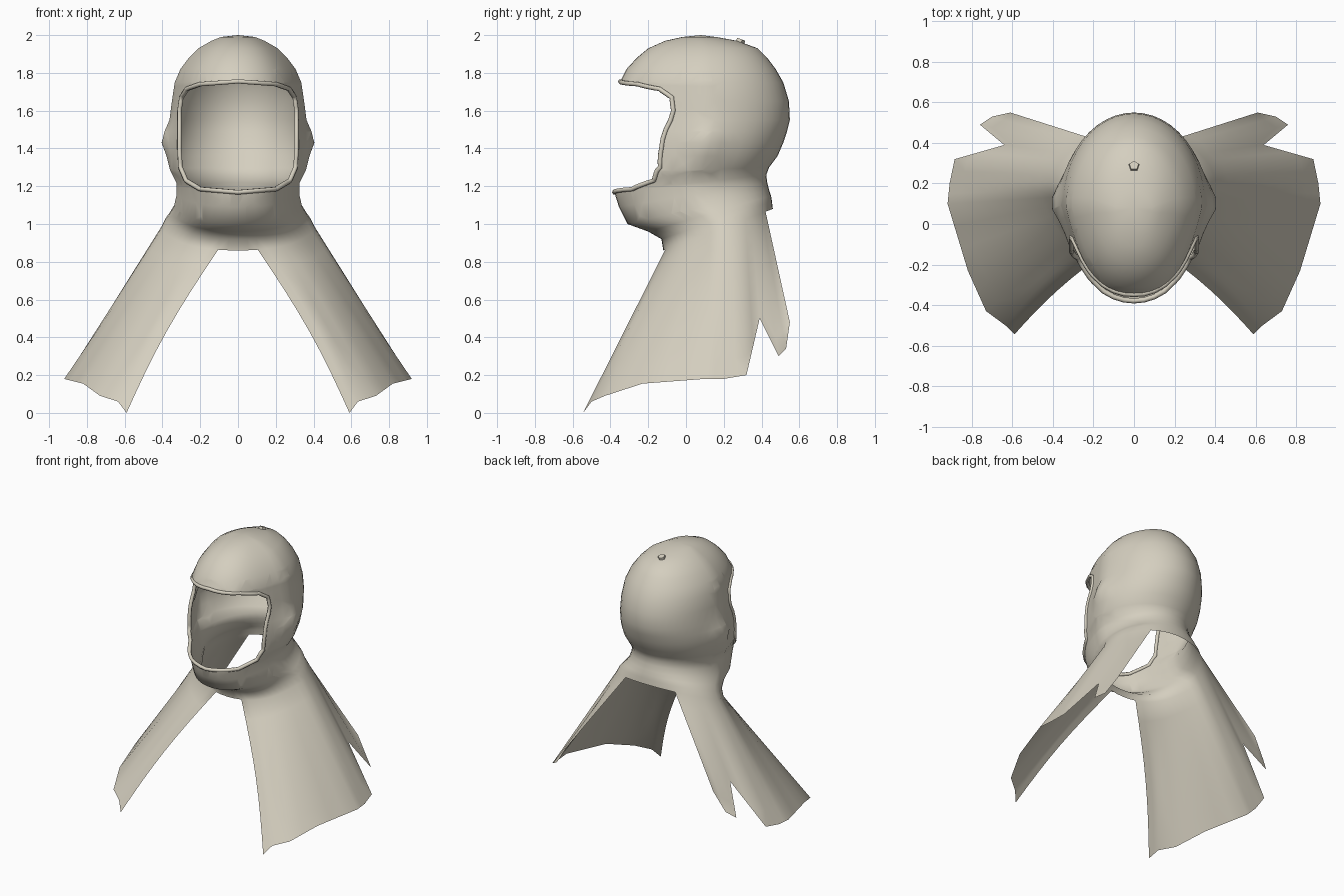
import bpy, bmesh, math
from mathutils import Vector
from mathutils.bvhtree import BVHTree

if "Cube" in bpy.data.objects:
    bpy.data.objects.remove(bpy.data.objects["Cube"])

cloth = bpy.data.materials.new("warm_beige")
cloth.diffuse_color = (0.66, 0.62, 0.52, 1)
cloth.use_nodes = True
cloth.node_tree.nodes["Principled BSDF"].inputs["Base Color"].default_value = cloth.diffuse_color


def finish(name, data):
    ob = bpy.data.objects.new(name, data)
    bpy.context.collection.objects.link(ob)
    data.materials.append(cloth)
    return ob


# Hood rings: front height, back height, half width, front y, back y
RINGS = [
    (1.99, 1.99, .09, -.02, .16), (1.97, 1.97, .14, -.11, .27),
    (1.93, 1.93, .21, -.20, .38), (1.88, 1.88, .26, -.26, .43),
    (1.82, 1.82, .305, -.315, .475), (1.75, 1.75, .335, -.35, .515),
    (1.65, 1.65, .35, -.36, .545), (1.55, 1.55, .36, -.367, .55),
    (1.49, 1.49, .37, -.37, .535), (1.43, 1.43, .375, -.373, .515),
    (1.36, 1.36, .372, -.375, .485), (1.27, 1.30, .36, -.378, .44),
    (1.17, 1.26, .325, -.38, .425), (1.09, 1.22, .325, -.355, .43),
    (1.00, 1.18, .34, -.31, .44), (.96, 1.15, .36, -.20, .45),
    (.92, 1.12, .385, -.13, .455), (.86, 1.08, .41, -.12, .46)]

# Hem of the side drape: angle step around the neck -> point
HEM = {2: (.59, -.545, 0), 4: (.635, -.50, .06), 6: (.73, -.43, .09),
       8: (.82, -.23, .155), 11: (.92, .10, .18), 13: (.91, .20, .18),
       15: (.885, .32, .20), 17: (.64, .39, .50), 18: (.76, .49, .30),
       19: (.70, .53, .34), 20: (.61, .55, .48)}
STEPS = 24


def ring_point(ring, k):
    zf, zb, a, yf, yb = ring
    p = math.pi * k / STEPS
    c = math.cos(p)
    f = max(0, c)
    x = a * math.sin(p) * (1 - .3 * f * (1 - f))
    y = (yf + yb) / 2 - (yb - yf) / 2 * c
    z = zf + (zb - zf) * (1 - c) / 2
    # ear bump
    if k not in (0, STEPS):
        x += .035 * math.exp(-((y - .11) / .09) ** 2 - ((z - 1.44) / .07) ** 2)
    return Vector((0 if k in (0, STEPS) else x, y, z))


def hem_point(k):
    lo = max(i for i in HEM if i <= k)
    hi = min(i for i in HEM if i >= k)
    t = 0 if lo == hi else (k - lo) / (hi - lo)
    return Vector(HEM[lo]).lerp(Vector(HEM[hi]), t)


# Right half of hood
bm = bmesh.new()
pole = bm.verts.new((0, .08, 2))
grid = [[bm.verts.new(ring_point(r, k)) for k in range(STEPS + 1)] for r in RINGS]
for k in range(STEPS):
    bm.faces.new((pole, grid[0][k], grid[0][k + 1]))
    for a, b in zip(grid, grid[1:]):
        bm.faces.new((a[k], b[k], b[k + 1], a[k + 1]))

# Side drape hanging from the lowest ring
ROWS = 8
drape = {}
for k in range(2, 21):
    top, hem = grid[-1][k].co.copy(), hem_point(k)
    col = [grid[-1][k]]
    for i in range(1, ROWS + 1):
        t = i / ROWS
        p = top.lerp(hem, t)
        if k < 5:
            p.x += .03 * math.sin(math.pi * t)
        col.append(bm.verts.new(p))
    drape[k] = col
for k in range(2, 20):
    for i in range(ROWS):
        bm.faces.new((drape[k][i], drape[k][i + 1], drape[k + 1][i + 1], drape[k + 1][i]))

# Face opening outline, right half, top to bottom
FACE = [(0, 1.755), (.2, 1.74), (.27, 1.715), (.3, 1.67), (.31, 1.6), (.31, 1.4),
        (.305, 1.3), (.275, 1.23), (.2, 1.185), (0, 1.168)]

# Points of the opening border, projected on the hood
bm.normal_update()
tree = BVHTree.FromBMesh(bm)
border = []
for (x0, z0), (x1, z1) in zip(FACE, FACE[1:]):
    for i in range(4):
        t = i / 4
        x, z = x0 + (x1 - x0) * t, z0 + (z1 - z0) * t
        hit = tree.ray_cast(Vector((max(x, .002), -2, z)), Vector((0, 1, 0)))[0]
        border.append(Vector((x, hit.y, z)))
hit = tree.ray_cast(Vector((.002, -2, 1.168)), Vector((0, 1, 0)))[0]
border.append(Vector((0, hit.y, 1.168)))

# Cut the opening with one plane per outline edge
planes = []
for (x0, z0), (x1, z1) in zip(FACE, FACE[1:]):
    co = Vector((x0, 0, z0))
    no = Vector((-(z1 - z0), 0, x1 - x0)).normalized()
    planes.append((co, no))


def near_face(f):
    c = f.calc_center_median()
    return c.y < .12 and 1.05 < c.z < 1.85


for co, no in planes:
    faces = [f for f in bm.faces if near_face(f)]
    geom = set(faces)
    for f in faces:
        geom.update(f.edges)
        geom.update(f.verts)
    bmesh.ops.bisect_plane(bm, geom=list(geom), dist=1e-5, plane_co=co, plane_no=no)
hole = [f for f in bm.faces if near_face(f) and
        all((f.calc_center_median() - co).dot(no) < 0 for co, no in planes)]
bmesh.ops.delete(bm, geom=hole, context='FACES')
bmesh.ops.recalc_face_normals(bm, faces=bm.faces)
if sum(f.normal.dot(f.calc_center_median() - Vector((0, .1, 1.4))) * f.calc_area()
       for f in bm.faces if f.calc_center_median().z > 1.4) < 0:
    bmesh.ops.reverse_faces(bm, faces=bm.faces)
for f in bm.faces:
    f.smooth = True
me = bpy.data.meshes.new("hood")
bm.to_mesh(me)
bm.free()
hood = finish("hood_with_drapes", me)
mirror = hood.modifiers.new("mirror", 'MIRROR')
mirror.merge_threshold = .002

# Bead around the face opening
loop = border + [Vector((-p.x, p.y, p.z)) for p in reversed(border[1:-1])]
cu = bpy.data.curves.new("face_rim", 'CURVE')
cu.dimensions = '3D'
cu.bevel_depth = .013
cu.bevel_resolution = 1
sp = cu.splines.new('POLY')
sp.points.add(len(loop) - 1)
for pt, p in zip(sp.points, loop):
    pt.co = (p.x, p.y, p.z, 1)
sp.use_cyclic_u = True
sp.use_smooth = True
finish("face_rim", cu)

# Five-sided button on the crown
bm = bmesh.new()
bmesh.ops.create_cone(bm, cap_ends=True, segments=5, radius1=.03, radius2=.024, depth=.03)
me = bpy.data.meshes.new("crown_button")
bm.to_mesh(me)
bm.free()
button = finish("crown_button", me)
button.location = (0, .285, 1.965)
button.rotation_euler = (-.35, 0, 0)
